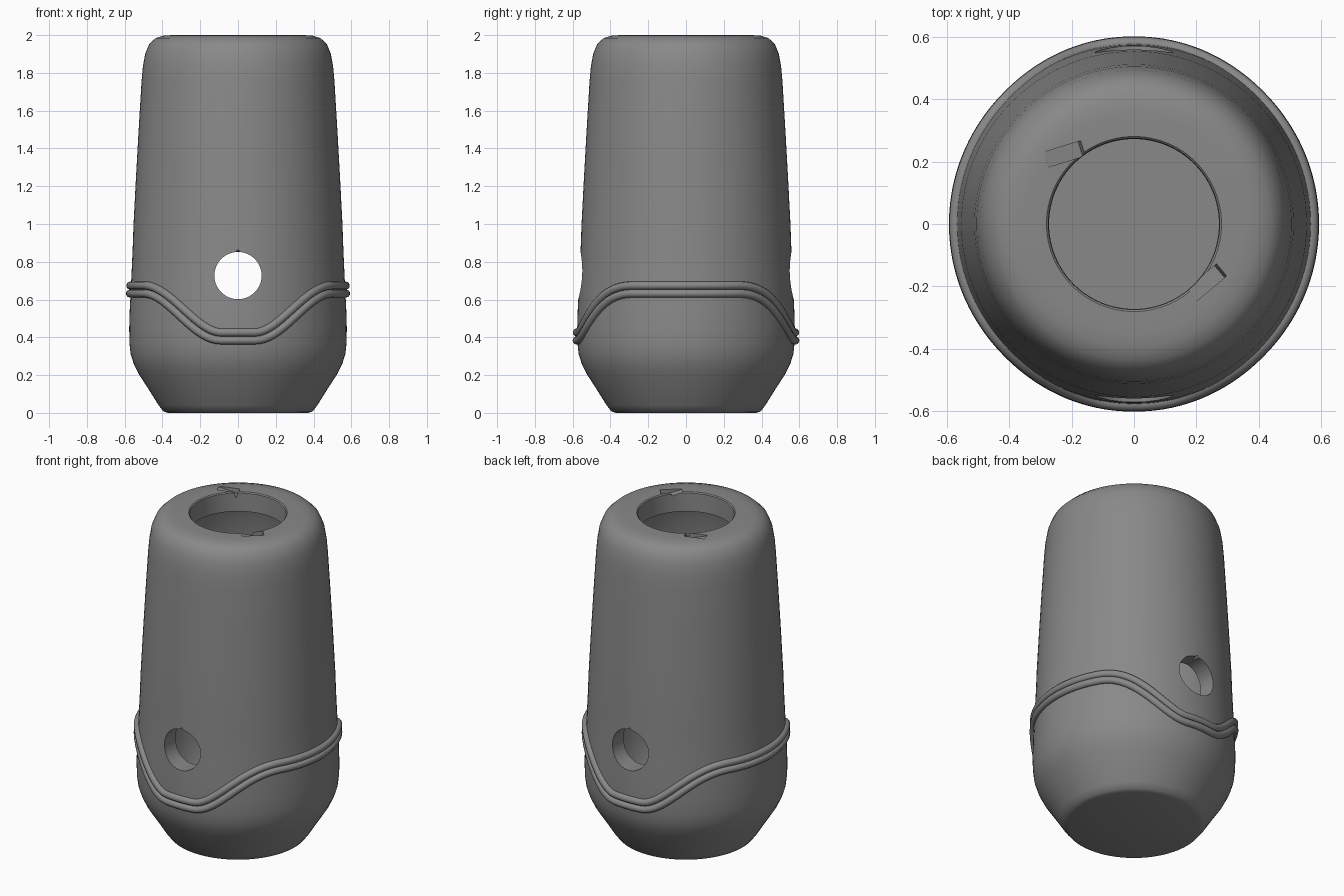
import bpy
import bmesh
import math
from mathutils import Vector, Matrix

cube = bpy.data.objects.get("Cube")
if cube:
    bpy.data.objects.remove(cube, do_unlink=True)

grey = bpy.data.materials.new("plain grey")
grey.use_nodes = True
colour = (0.25, 0.25, 0.25, 1)
grey.diffuse_color = colour
grey.node_tree.nodes["Principled BSDF"].inputs["Base Color"].default_value = colour


def add_object(name, bm):
    bmesh.ops.recalc_face_normals(bm, faces=bm.faces)
    mesh = bpy.data.meshes.new(name)
    bm.to_mesh(mesh)
    bm.free()
    mesh.materials.append(grey)
    obj = bpy.data.objects.new(name, mesh)
    bpy.context.collection.objects.link(obj)
    return obj


def activate(obj):
    bpy.ops.object.select_all(action="DESELECT")
    obj.select_set(True)
    bpy.context.view_layer.objects.active = obj


def smooth(obj, angle=35):
    activate(obj)
    bpy.ops.object.shade_smooth_by_angle(angle=math.radians(angle))


def lathe(name, profile, steps=96):
    bm = bmesh.new()
    verts = [bm.verts.new((r, 0, z)) for r, z in profile]
    edges = [bm.edges.new(pair) for pair in zip(verts, verts[1:])]
    bmesh.ops.spin(bm, geom=verts + edges, cent=(0, 0, 0), axis=(0, 0, 1),
                   angle=math.tau, steps=steps)
    bmesh.ops.remove_doubles(bm, verts=bm.verts, dist=0.0005)
    return add_object(name, bm)


def cut(target, name, bm):
    cutter = add_object(name, bm)
    mod = target.modifiers.new(name, "BOOLEAN")
    mod.operation = "DIFFERENCE"
    mod.solver = "EXACT"
    mod.object = cutter
    activate(target)
    bpy.ops.object.modifier_apply(modifier=mod.name)
    bpy.data.objects.remove(cutter, do_unlink=True)


# Hollow body: up the outside, over the rim, down the inside
outside = [(0, 0), (.37, 0), (.395, .008), (.42, .04), (.47, .12), (.525, .205),
           (.552, .26), (.568, .31), (.575, .37), (.576, .45), (.573, .55),
           (.568, .65), (.563, .75), (.558, .86), (.553, 1), (.54, 1.25),
           (.526, 1.5), (.511, 1.75), (.504, 1.83), (.492, 1.9), (.47, 1.953),
           (.437, 1.984), (.395, 1.997), (.35, 2), (.28, 2)]
inside = [(.274, 1.994), (.272, 1.88), (.33, 1.88), (.38, 1.86), (.405, 1.8),
          (.42, 1.6), (.44, 1.2), (.455, .86), (.46, .65), (.46, .4),
          (.42, .26), (.34, .12), (0, .12)]
body = lathe("hollow_body", outside + inside)

# Round hole through front and back
bm = bmesh.new()
bmesh.ops.create_cone(bm, cap_ends=True, segments=64, radius1=.125, radius2=.125,
                      depth=1.5, matrix=Matrix.Translation((0, 0, .727))
                      @ Matrix.Rotation(math.pi / 2, 4, "X"))
cut(body, "hole_cutter", bm)

# Small nick above each hole
bm = bmesh.new()
for side in (-1, 1):
    bmesh.ops.create_cone(bm, cap_ends=True, segments=4, radius1=.03, radius2=.005,
                          depth=.1, matrix=Matrix.Translation((0, side * .55, .845))
                          @ Matrix.Rotation(side * math.pi / 2, 4, "X"))
cut(body, "nick_cutter", bm)

# Shallow chips in the mouth rim
bm = bmesh.new()
for x, y, turn in ((-.22, .225, .3), (.235, -.185, .7)):
    bmesh.ops.create_cube(bm, size=1, matrix=Matrix.Translation((x, y, 2.01))
                          @ Matrix.Rotation(turn, 4, "Z") @ Matrix.Rotation(.25, 4, "Y")
                          @ Matrix.Diagonal((.12, .05, .06, 1)))
cut(body, "chip_cutter", bm)
smooth(body)


# Wavy double band: low at front and back, high at the sides
def band_point(a):
    x = .575 * math.sin(a)
    t = min(max((abs(x) - .09) / .41, 0), 1)
    return .405 + .248 * t * t * (3 - 2 * t)


def band_tube(name, offset, steps=160):
    curve = bpy.data.curves.new(name, "CURVE")
    curve.dimensions = "3D"
    curve.bevel_depth = .022
    curve.bevel_resolution = 3
    spline = curve.splines.new("POLY")
    spline.points.add(steps - 1)
    spline.use_cyclic_u = True
    for i, point in enumerate(spline.points):
        a = math.tau * i / steps
        slope = (band_point(a + .01) - band_point(a - .01)) / (.02 * .575)
        normal = Vector((-slope, 1)).normalized() * offset
        z = band_point(a) + normal.y
        a += normal.x / .575
        r = .578 - .03 * (z - .4)
        point.co = (r * math.sin(a), -r * math.cos(a), z, 1)
    obj = bpy.data.objects.new(name, curve)
    bpy.context.collection.objects.link(obj)
    activate(obj)
    bpy.ops.object.convert(target="MESH")
    obj = bpy.context.view_layer.objects.active
    obj.data.materials.clear()
    obj.data.materials.append(grey)
    smooth(obj, 60)


band_tube("upper_band", .021)
band_tube("lower_band", -.021)
